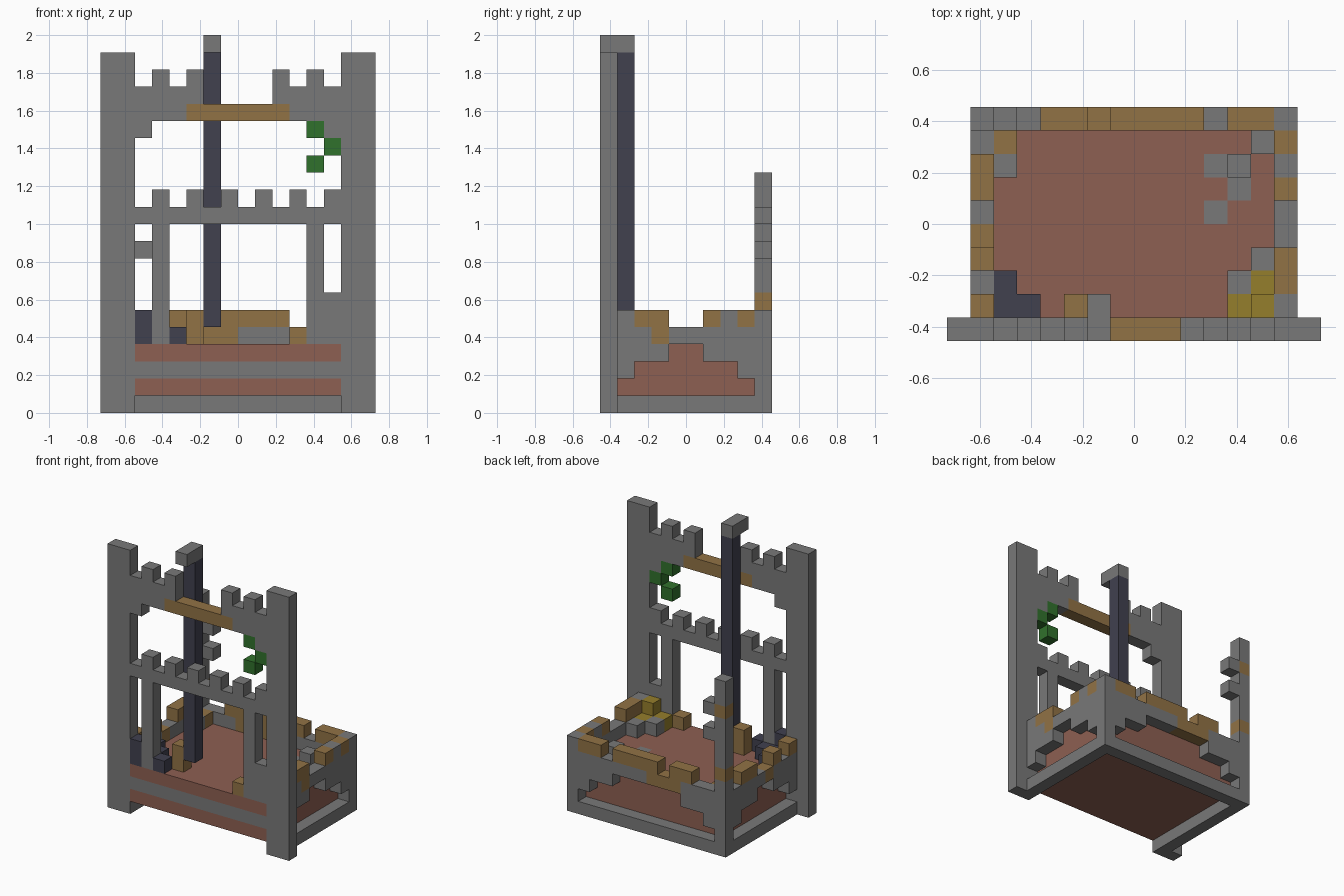
import bpy, bmesh
from mathutils import Vector

cube = bpy.data.objects.get("Cube")
if cube:
    bpy.data.objects.remove(cube, do_unlink=True)

U = 1 / 11  # block size
COLOURS = {
    "stone": (0.19, 0.19, 0.19), "brick_red": (0.27, 0.115, 0.085),
    "timber": (0.285, 0.17, 0.06), "dark_slate": (0.052, 0.052, 0.078),
    "ivy_green": (0.03, 0.165, 0.025), "gold": (0.30, 0.21, 0.025),
}
NAMES = list(COLOURS)
MATS = []
for name, rgb in COLOURS.items():
    m = bpy.data.materials.new(name)
    m.use_nodes = True
    m.diffuse_color = (*rgb, 1)
    bsdf = m.node_tree.nodes["Principled BSDF"]
    bsdf.inputs["Base Color"].default_value = (*rgb, 1)
    bsdf.inputs["Roughness"].default_value = 0.9
    MATS.append(m)

grid = {}  # block -> (part, colour)


def cells(xs, ys, zs):
    return [(x, y, z) for x in range(*xs) for y in range(*ys) for z in range(*zs)]


def fill(part, colour, xs, ys, zs):
    for c in cells(xs, ys, zs):
        grid[c] = (part, colour)


def block(part, colour, x, y, z, h=1):
    fill(part, colour, (x, x + 1), (y, y + 1), (z, z + h))


def clear(xs, ys, zs):
    for c in cells(xs, ys, zs):
        grid.pop(c, None)


FRONT = (-5, -4)
BACK = (4, 5)

# Brick floor slab, with a painted stone course along its front
fill("floor", "brick_red", (-6, 6), (-5, 4), (1, 4))
fill("floor", "stone", (-6, 6), FRONT, (2, 3))
for x, y in ((3, 2), (4, 1), (3, 0)):
    block("floor", "stone", x, y, 3)

# Side and back walls with stepped recesses
for part, x in (("left_wall", 6), ("right_wall", -7)):
    fill(part, "stone", (x, x + 1), (-4, 5), (0, 5))
    for z, w in ((1, 4), (2, 3), (3, 1)):
        clear((x, x + 1), (-w, w), (z, z + 1))
fill("back_wall", "stone", (-7, 7), BACK, (0, 5))
for z, w in ((1, 6), (2, 5), (3, 3)):
    clear((-w, w), BACK, (z, z + 1))


# Ruined wall tops: capitals stand one block higher, w is timber
def crest(part, pattern, place):
    for i, ch in enumerate(pattern):
        x, y = place(i)
        colour = "timber" if ch in "wW" else "stone"
        block(part, colour, x, y, 5 if ch.isupper() else 4)


crest("back_wall", "ggWWwWWWWgWWG", lambda i: (i - 6, 4))
crest("left_wall", "GWWggWGW", lambda i: (6, i - 4))
crest("right_wall", "WgWwgWWg", lambda i: (-7, i - 4))
fill("back_wall", "timber", (-3, 0), BACK, (4, 5))
block("left_wall", "timber", 6, -2, 4)

# Broken corner tower with two stubs
block("corner_tower", "stone", -7, 4, 0, 14)
for z in (6, 11):
    block("corner_tower", "timber", -7, 4, z)
for z in (9, 11):
    block("corner_tower", "stone", -6, 4, z)

# Front gate: piers, posts, walkway and upper band
fill("right_pier", "stone", (-8, -6), FRONT, (0, 21))
fill("left_pier", "stone", (6, 8), FRONT, (0, 21))
for x in (-5, 4):
    block("gate_posts", "stone", x, -5, 4, 7)
block("gate_posts", "stone", 5, -5, 4, 3)
fill("walkway", "stone", (-6, 6), FRONT, (11, 12))
for x in range(-5, 6, 2):
    block("walkway", "stone", x, -5, 12)
for a, b in ((-6, -2), (2, 6)):
    fill("upper_band", "stone", (a, b), FRONT, (17, 19))
for x in (-5, -3, 2, 4):
    block("upper_band", "stone", x, -5, 19)
for x in (-6, 5):
    block("upper_band", "stone", x, -5, 16)
fill("lintel_beam", "timber", (-3, 3), FRONT, (17, 18))

# Ivy
for x, z in ((4, 16), (5, 15), (4, 14)):
    block("ivy", "ivy_green", x, -5, z)

# Pole with a stone cap
block("pole", "dark_slate", -2, -4, 5, 16)
fill("pole_cap", "stone", (-2, -1), (-5, -3), (21, 22))

# Rubble and treasure on the floor
for colour, x, y, h in (
    ("dark_slate", -6, -5, 2), ("dark_slate", -4, -5, 1), ("dark_slate", -6, -4, 1),
    ("dark_slate", -5, -4, 1), ("dark_slate", -6, -3, 1),
    ("timber", -3, -4, 2), ("timber", 3, -5, 1), ("timber", -6, 3, 1),
    ("stone", -6, 2, 1), ("stone", 4, 2, 1), ("stone", 5, 3, 1),
    ("stone", 4, -3, 1), ("stone", 5, -2, 1),
):
    block("rubble", colour, x, y, 4, h)
for x, y, h in ((4, -4, 1), (5, -4, 2), (5, -3, 1)):
    block("treasure", "gold", x, y, 4, h)


# Turn each part into a mesh of its exposed block faces
def build(part):
    bm = bmesh.new()
    for c, (owner, colour) in grid.items():
        if owner != part:
            continue
        centre = Vector(c) + Vector((0.5, 0.5, 0.5))
        for axis in range(3):
            for s in (-1, 1):
                n = Vector((0, 0, 0))
                n[axis] = s
                if tuple(int(v) for v in Vector(c) + n) in grid:
                    continue
                a = Vector((0, 0, 0))
                a[(axis + 1) % 3] = 0.5
                b = n.cross(a)
                mid = centre + n / 2
                corners = (mid - a - b, mid + a - b, mid + a + b, mid - a + b)
                f = bm.faces.new([bm.verts.new(p * U) for p in corners])
                f.material_index = NAMES.index(colour)
    bmesh.ops.remove_doubles(bm, verts=bm.verts[:], dist=U / 100)
    bmesh.ops.dissolve_limit(bm, angle_limit=0.01, verts=bm.verts[:],
                             edges=bm.edges[:], delimit={'MATERIAL'})
    mesh = bpy.data.meshes.new(part)
    bm.to_mesh(mesh)
    bm.free()
    for m in MATS:
        mesh.materials.append(m)
    bpy.context.collection.objects.link(bpy.data.objects.new(part, mesh))


for part in sorted({owner for owner, _ in grid.values()}):
    build(part)
